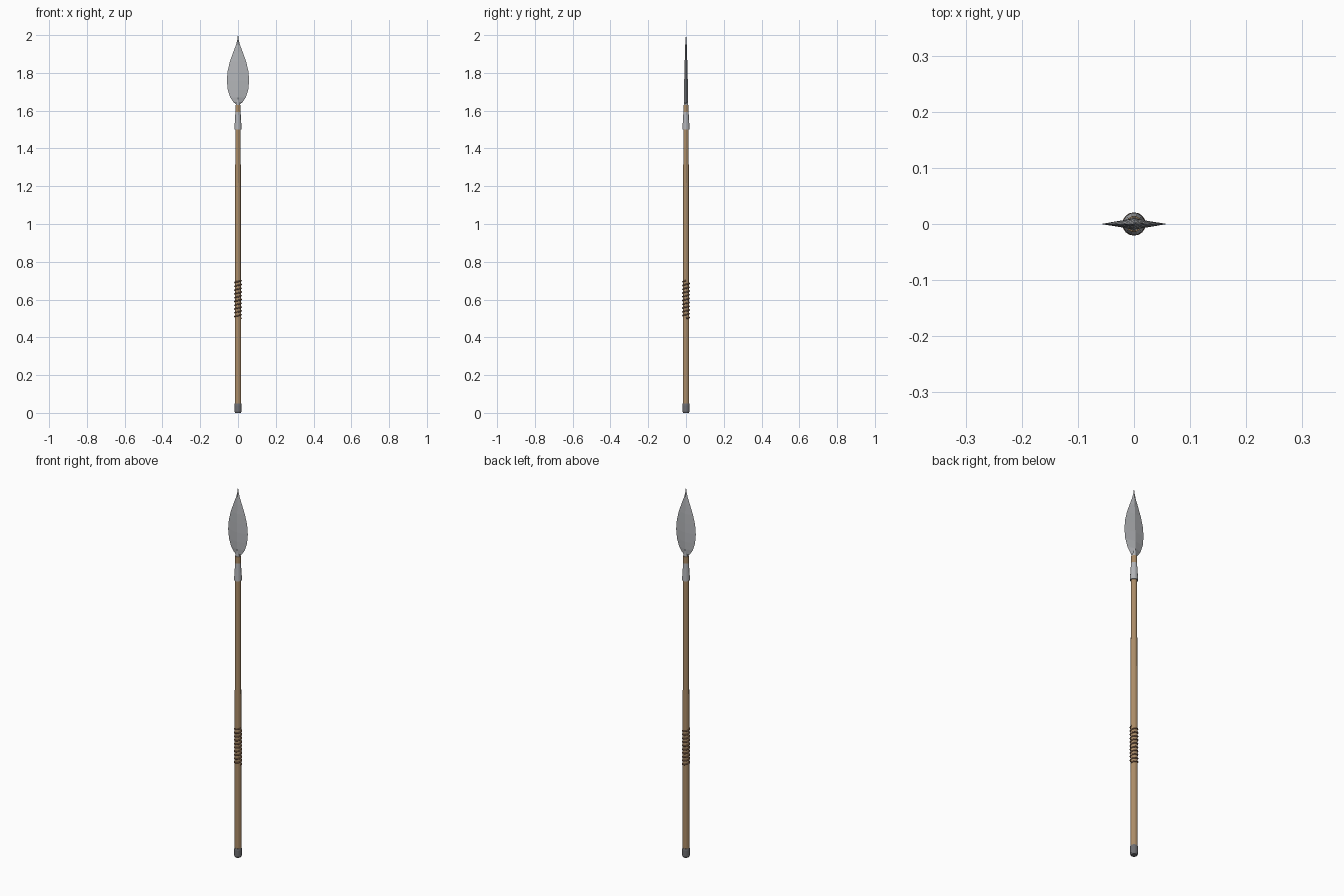
import bpy, bmesh, math

if "Cube" in bpy.data.objects:
    bpy.data.objects.remove(bpy.data.objects["Cube"])


def paint(obj, name, rgb):
    mat = bpy.data.materials.get(name) or bpy.data.materials.new(name)
    mat.diffuse_color = (*rgb, 1)
    mat.use_nodes = True
    mat.node_tree.nodes["Principled BSDF"].inputs["Base Color"].default_value = mat.diffuse_color
    obj.data.materials.append(mat)


def loft(name, rings, color):
    """Skin a stack of closed rings and cap both ends."""
    bm = bmesh.new()
    loops = [[bm.verts.new(p) for p in ring] for ring in rings]
    n = len(loops[0])
    for a, b in zip(loops, loops[1:]):
        for i in range(n):
            j = (i + 1) % n
            bm.faces.new((a[i], a[j], b[j], b[i]))
    bm.faces.new(loops[0][::-1])
    bm.faces.new(loops[-1])
    bmesh.ops.recalc_face_normals(bm, faces=bm.faces)
    mesh = bpy.data.meshes.new(name)
    bm.to_mesh(mesh)
    bm.free()
    obj = bpy.data.objects.new(name, mesh)
    bpy.context.collection.objects.link(obj)
    paint(obj, *color)
    return obj


def turned(name, profile, color, sides=12):
    """Round part from (radius, height) pairs."""
    angles = [2 * math.pi * (i + 0.5) / sides for i in range(sides)]
    return loft(name, [[(r * math.cos(a), r * math.sin(a), z) for a in angles]
                       for r, z in profile], color)


WOOD = ("wood", (0.42, 0.27, 0.14))
LEATHER = ("leather", (0.22, 0.12, 0.07))
STEEL = ("steel", (0.45, 0.46, 0.48))
IRON = ("dark_iron", (0.16, 0.16, 0.17))

# Tapered shaft and butt cap
turned("shaft", [(0.0175, 0.02), (0.0165, 0.8), (0.0142, 1.63)], WOOD)
turned("butt_cap", [(0.016, 0), (0.0195, 0.008), (0.0195, 0.04), (0.018, 0.05)], IRON)

# Tapered socket, its narrow end buried in the blade
turned("socket", [(0.02, 1.5), (0.009, 1.68)], STEEL)

# Leaf blade with a diamond cross-section: (height, half width, half thickness)
leaf = [(1.63, 0.006, 0.008), (1.645, 0.024, 0.0105), (1.67, 0.041, 0.0105),
        (1.71, 0.054, 0.010), (1.76, 0.059, 0.0095), (1.81, 0.055, 0.008),
        (1.86, 0.043, 0.007), (1.91, 0.025, 0.005), (1.95, 0.010, 0.004),
        (1.975, 0.004, 0.0025), (2.0, 0.0005, 0.0005)]
loft("blade", [[(w, 0, z), (0, t, z), (-w, 0, z), (0, -t, z)]
               for z, w, t in leaf], STEEL)

# Spiral grip wrap
curve = bpy.data.curves.new("grip_wrap", "CURVE")
curve.dimensions = "3D"
curve.bevel_depth = 0.004
curve.bevel_resolution = 1
curve.use_fill_caps = True
turns, steps = 10, 16
count = turns * steps + 1
spline = curve.splines.new("POLY")
spline.points.add(count - 1)
for i, p in enumerate(spline.points):
    a = 2 * math.pi * i / steps
    p.co = (0.0168 * math.cos(a), 0.0168 * math.sin(a),
            0.5 + 0.2 * i / (count - 1), 1)
wrap = bpy.data.objects.new("grip_wrap", curve)
bpy.context.collection.objects.link(wrap)
paint(wrap, *LEATHER)
